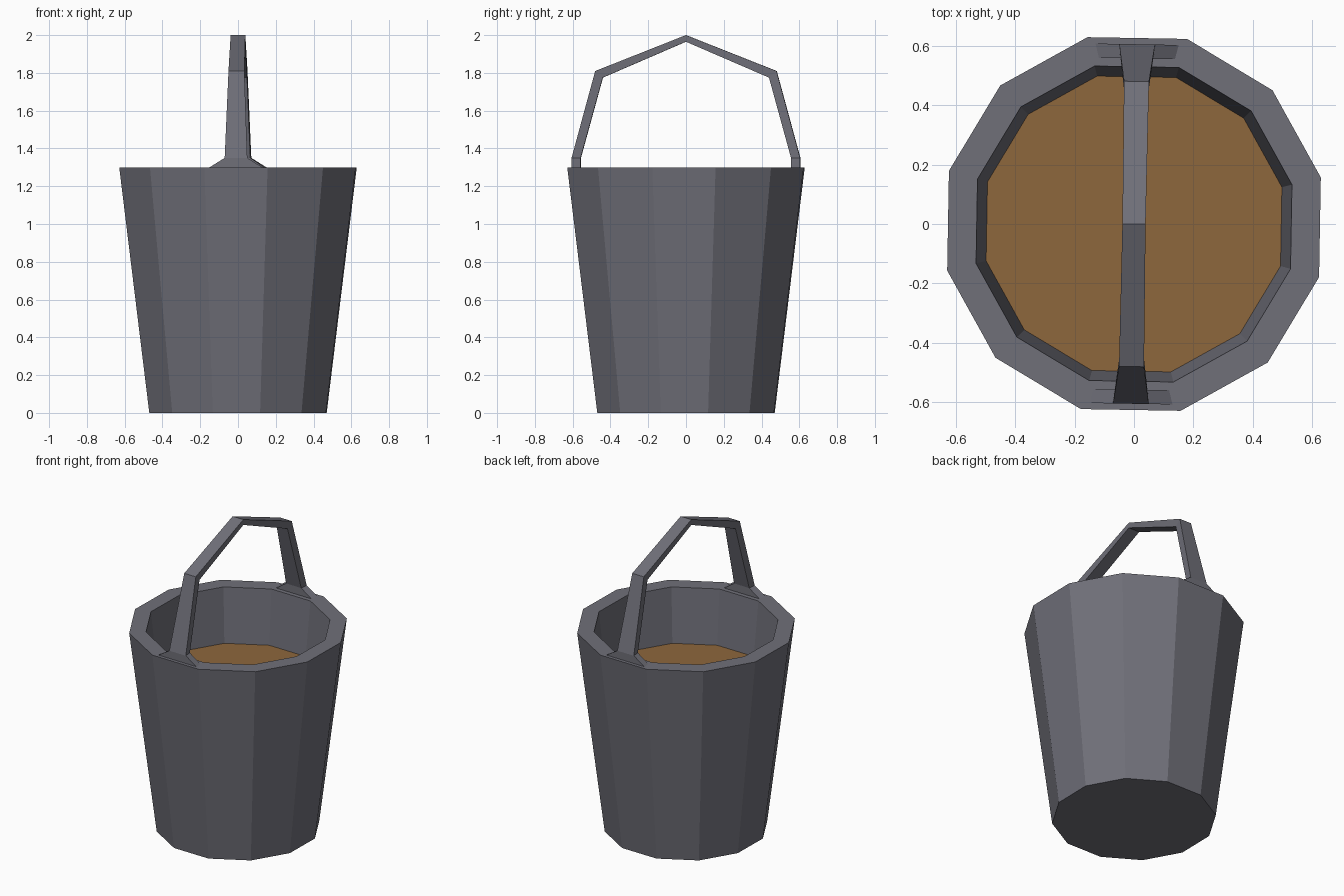
import bpy, bmesh, math

if "Cube" in bpy.data.objects:
    bpy.data.objects.remove(bpy.data.objects["Cube"])

SIDES = 12
TWIST = math.radians(-1)      # whole model is turned slightly
START = math.radians(15) + TWIST


def material(name, rgb):
    m = bpy.data.materials.new(name)
    m.diffuse_color = (*rgb, 1)
    m.use_nodes = True
    m.node_tree.nodes["Principled BSDF"].inputs["Base Color"].default_value = m.diffuse_color
    return m


metal = material("grey metal", (0.16, 0.16, 0.19))
brown = material("brown contents", (0.27, 0.135, 0.045))


def finish(bm, name, mat):
    bmesh.ops.recalc_face_normals(bm, faces=bm.faces)
    me = bpy.data.meshes.new(name)
    bm.to_mesh(me)
    bm.free()
    me.materials.append(mat)
    ob = bpy.data.objects.new(name, me)
    bpy.context.collection.objects.link(ob)
    return ob


def loft(bm, rings):
    """Join rings of points with quads and cap both ends."""
    rows = [[bm.verts.new(p) for p in ring] for ring in rings]
    for a, b in zip(rows, rows[1:]):
        n = len(a)
        for i in range(n):
            bm.faces.new((a[i], a[(i + 1) % n], b[(i + 1) % n], b[i]))
    bm.faces.new(rows[0])
    bm.faces.new(rows[-1])


def ring(r, z):
    return [(r * math.cos(START + i * math.tau / SIDES),
             r * math.sin(START + i * math.tau / SIDES), z) for i in range(SIDES)]


# Bucket shell: outside, rim, inside wall and inner floor
bm = bmesh.new()
loft(bm, [ring(0.484, 0), ring(0.648, 1.3), ring(0.548, 1.3), ring(0.508, 0.9)])
finish(bm, "bucket", metal)

# Contents: flat surface inside the bucket
bm = bmesh.new()
bm.faces.new([bm.verts.new(p) for p in ring(0.513, 0.95)])
contents = finish(bm, "contents", brown)
for p in contents.data.polygons:
    if p.normal.z < 0:
        contents.data.flip_normals()

# Handle: outer y, z, inner y, z, outer half width, inner half width
half = [(0.605, 1.30, 0.557, 1.30, 0.14, 0.128),
        (0.605, 1.35, 0.557, 1.35, 0.06, 0.055),
        (0.48, 1.81, 0.44, 1.775, 0.042, 0.04),
        (0.0, 2.0, 0.0, 1.965, 0.039, 0.039)]
path = half + [(-a, b, -c, d, e, f) for a, b, c, d, e, f in half[-2::-1]]
bm = bmesh.new()
loft(bm, [[(-wo, yo, zo), (wo, yo, zo), (wi, yi, zi), (-wi, yi, zi)]
          for yo, zo, yi, zi, wo, wi in path])
handle = finish(bm, "handle", metal)
handle.rotation_euler.z = TWIST
